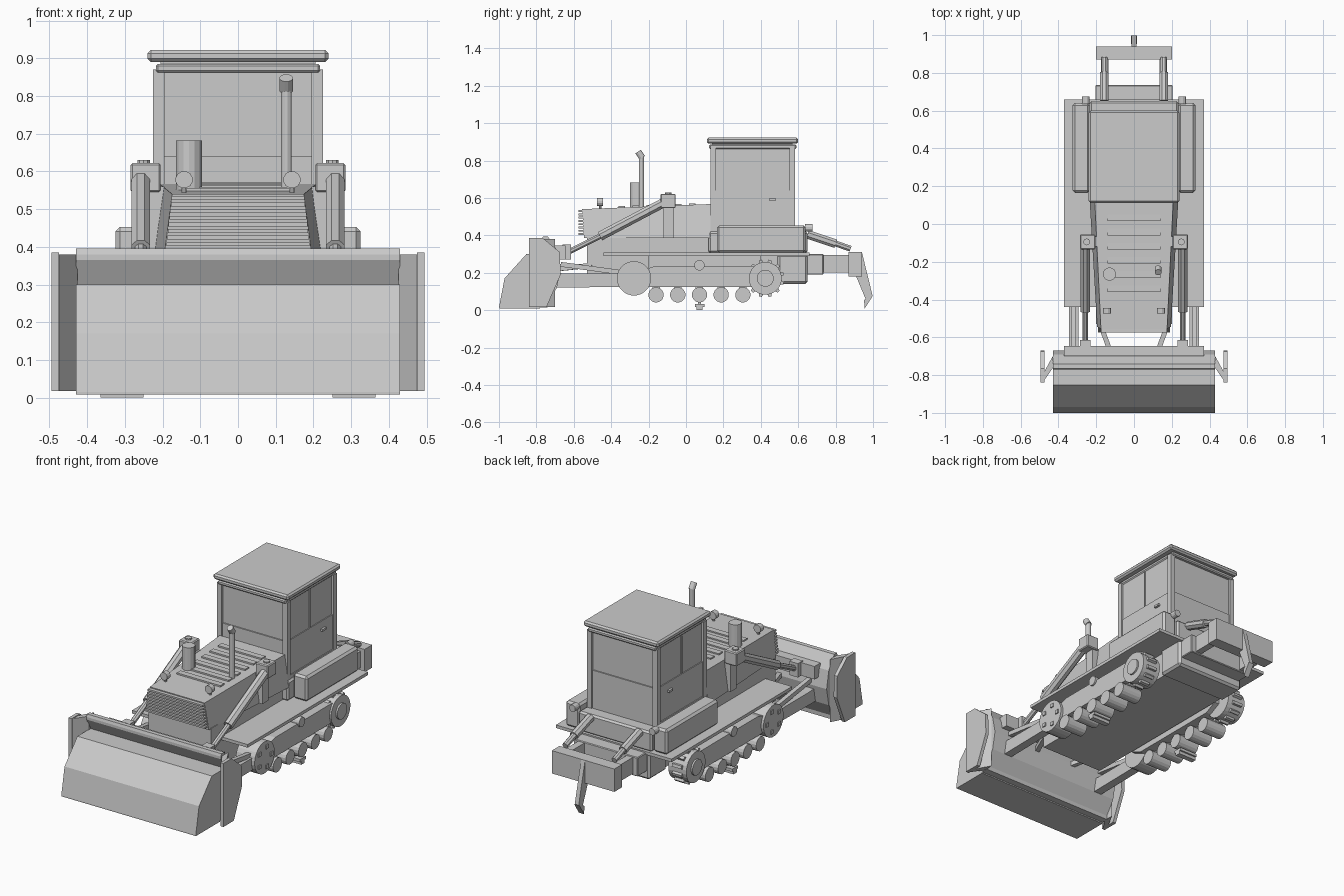
import bpy, bmesh, math
from mathutils import Vector

if "Cube" in bpy.data.objects:
    bpy.data.objects.remove(bpy.data.objects["Cube"])


def finish(name, bm, mirror=False, bevel=0.0):
    """Turn a bmesh in world coordinates into an object."""
    bmesh.ops.recalc_face_normals(bm, faces=bm.faces[:])
    me = bpy.data.meshes.new(name)
    bm.to_mesh(me)
    bm.free()
    ob = bpy.data.objects.new(name, me)
    bpy.context.collection.objects.link(ob)
    if bevel:
        m = ob.modifiers.new("bevel", 'BEVEL')
        m.width, m.segments = bevel, 1
    if mirror:
        ob.modifiers.new("mirror", 'MIRROR')
    return ob


def loft(bm, a, b):
    """Closed solid between two matching rings of points."""
    va, vb = [bm.verts.new(p) for p in a], [bm.verts.new(p) for p in b]
    n = len(va)
    for i in range(n):
        bm.faces.new((va[i], va[(i + 1) % n], vb[(i + 1) % n], vb[i]))
    bm.faces.new(va[::-1])
    bm.faces.new(vb)


def add_box(bm, x0, x1, y0, y1, z0, z1):
    r = [(x0, y0), (x1, y0), (x1, y1), (x0, y1)]
    loft(bm, [(x, y, z0) for x, y in r], [(x, y, z1) for x, y in r])


def add_rod(bm, p, q, r, n=16, r2=None):
    p, q = Vector(p), Vector(q)
    rot = (q - p).to_track_quat('Z', 'Y')
    ring = lambda c, s: [c + rot @ Vector((s * math.cos(t), s * math.sin(t), 0))
                         for t in (2 * math.pi * (i + .5) / n for i in range(n))]
    loft(bm, ring(p, r), ring(q, r2 or r))


def box(name, *d, mirror=False, bevel=0.0):
    bm = bmesh.new()
    add_box(bm, *d)
    return finish(name, bm, mirror, bevel)


def rod(name, p, q, r, n=16, mirror=False, r2=None):
    bm = bmesh.new()
    add_rod(bm, p, q, r, n, r2)
    return finish(name, bm, mirror)


def prism(name, prof, x0, x1, mirror=False, bevel=0.0):
    """Extrude a (y, z) side profile along x."""
    bm = bmesh.new()
    loft(bm, [(x0, y, z) for y, z in prof], [(x1, y, z) for y, z in prof])
    return finish(name, bm, mirror, bevel)


# Blade: curved mouldboard, load block, flared wings, end plates
prism("mouldboard", [(-.77, .38), (-.77, .365), (-.735, .30), (-.72, .2), (-.74, .1), (-.80, .02),
                     (-.75, .02), (-.69, .12), (-.67, .22), (-.69, .32), (-.74, .395), (-.765, .395)], -.43, .43)
prism("blade_load", [(-1, .015), (-.97, .17), (-.853, .30), (-.73, .30), (-.74, .015)], -.43, .43)
box("cutting_edge", -.43, .43, -.998, -.78, .008, .018)
bm = bmesh.new()
ring = [(.425, -.755), (.48, -.835), (.485, -.80), (.43, -.70)]
loft(bm, [(x, y, .018) for x, y in ring], [(x, y, .38) for x, y in ring])
finish("blade_wing", bm, True)
prism("blade_end_plate", [(-.84, .018), (-.84, .385), (-.765, .385), (-.675, .31), (-.67, .19), (-.745, .018)],
      .475, .495, True)
box("blade_back_beam", -.37, .37, -.70, -.645, .27, .345)
box("cylinder_foot", .23, .285, -.66, -.615, .27, .35, mirror=True)

# Push arms and braces
prism("push_arm", [(-.72, .12), (-.72, .2), (-.62, .195), (-.28, .195), (-.28, .125)], .295, .345, True)
rod("push_arm_brace", (.32, -.67, .245), (.32, -.3, .195), .018, 4, True)
rod("nose_strut", (.19, -.50, .24), (.12, -.69, .22), .018, 4, True)

# Chassis and fenders
box("chassis", -.2, .2, -.53, .5, .145, .39)
box("rear_housing", -.22, .22, .49, .65, .14, .30, bevel=.012)
box("fender", -.37, .37, -.44, .66, .29, .308)
box("deck", -.235, .235, .12, .65, .305, .42, bevel=.01)
box("side_tank", .235, .325, .165, .64, .308, .453, mirror=True, bevel=.012)
rod("rear_lamp", (.255, .635, .44), (.255, .675, .44), .02, 12, True)

# Tapered hood
bm = bmesh.new()
loft(bm, [(-.195, -.545, .385), (.195, -.545, .385), (.235, .13, .385), (-.235, .13, .385)],
     [(-.175, -.555, .54), (.175, -.555, .54), (.208, .13, .567), (-.208, .13, .567)])
finish("hood", bm)

# Radiator grille slats
bm = bmesh.new()
for i in range(8):
    z, w = .402 + i * .0175, .19 - i * .002
    add_box(bm, -w, w, -.575, -.54, z, z + .010)
finish("grille_slats", bm)

# Hood top ribs
bm = bmesh.new()
for i in range(6):
    y = -.36 + i * .075
    add_box(bm, -.14, .14, y, y + .035, .535, .5465 + (y + .56) * .0391 + .002)
finish("hood_ribs", bm)

# Hood fittings
rod("air_cleaner", (-.13, -.265, .54), (-.13, -.265, .682), .035, 14)
rod("exhaust_pipe", (.128, -.238, .54), (.128, -.238, .83), .015, 12)
rod("exhaust_tip", (.128, -.234, .815), (.128, -.256, .848), .018, 12)
rod("headlamp", (.143, -.475, .578), (.143, -.445, .578), .023, 12, True)
rod("headlamp_stem", (.143, -.458, .53), (.143, -.458, .57), .007, 8, True)

# Blade lift cylinders
box("lift_bracket", .205, .285, -.135, -.055, .545, .622, mirror=True, bevel=.005)
prism("lift_bracket_post", [(-.12, .385), (-.12, .56), (-.065, .56), (-.065, .385)], .195, .24, True)
rod("bracket_pin", (.25, -.095, .62), (.25, -.095, .63), .018, 10, True)
rod("lift_cylinder", (.258, -.09, .59), (.258, -.46, .395), .027, 8, True)
rod("lift_rod", (.258, -.45, .40), (.258, -.64, .305), .016, 8, True)

# Cab: recessed glazing, corner posts, lower panels, roof
box("cab_glass", -.212, .212, .143, .57, .40, .88)
bm = bmesh.new()
for x in (-.225, .195):
    for y in (.13, .553):
        add_box(bm, x, x + .03, y, y + .03, .40, .87)
finish("cab_posts", bm)
box("cab_lower_front_rear", -.217, .217, .136, .577, .40, .64)
box("cab_door_sill", -.222, .222, .15, .56, .40, .44)
box("cab_header", -.218, .218, .124, .59, .862, .885, bevel=.006)
box("roof", -.24, .24, .112, .6, .89, .922, bevel=.009)
box("roof_seal", -.205, .205, .14, .57, .88, .895)
box("door_edge", .21, .218, .345, .352, .64, .86, mirror=True)
box("door_handle", .21, .23, .445, .48, .585, .597, mirror=True)

# Track frames
prism("track_frame", [(-.28, .16), (-.2, .125), (.36, .125), (.43, .16), (.43, .2), (.36, .237),
                      (-.16, .237), (-.28, .2)], .215, .35, True)
box("track_frame_mount", .15, .26, -.2, .4, .16, .29, mirror=True)
rod("carrier_roller", (.22, .072, .24), (.36, .072, .24), .028, 16, True)

# Track rollers
bm = bmesh.new()
for i in range(5):
    y = -.16 + i * .116
    add_rod(bm, (.235, y, .082), (.365, y, .082), .041)
    add_box(bm, .27, .32, y - .02, y + .02, .10, .14)
finish("track_rollers", bm, True)

# Front idler with hub bolts
bm = bmesh.new()
add_rod(bm, (.245, -.278, .17), (.365, -.278, .17), .092, 24)
for i in range(5):
    t = math.radians(i * 72 + 0)
    y, z = -.278 + .06 * math.cos(t), .17 + .06 * math.sin(t)
    add_box(bm, .36, .371, y - .011, y + .011, z - .011, z + .011)
finish("front_idler", bm, True)

# Drive sprocket with teeth
bm = bmesh.new()
c = Vector((0, .424, .17))
add_rod(bm, c + Vector((.245, 0, 0)), c + Vector((.36, 0, 0)), .088, 24)
add_rod(bm, c + Vector((.35, 0, 0)), c + Vector((.37, 0, 0)), .045, 20)
for i in range(12):
    t = 2 * math.pi * (i + .5) / 12
    d = Vector((0, math.cos(t), math.sin(t)))
    s = Vector((0, -d.z, d.y))
    q = [c + d * r + s * k for r, k in ((.08, -.013), (.101, -.008), (.101, .008), (.08, .013))]
    loft(bm, [p + Vector((.275, 0, 0)) for p in q], [p + Vector((.335, 0, 0)) for p in q])
finish("drive_sprocket", bm, True)

# Foot pads under the track frames
box("foot_pad", .25, .365, .047, .098, .018, .034, mirror=True)
box("foot_pad_base", .25, .365, .057, .088, 0, .02, mirror=True)
box("foot_stem", .29, .32, .065, .08, .03, .13, mirror=True)

# Ripper: mount, links, beam, shank
box("ripper_mount", -.205, .205, .64, .735, .19, .30, bevel=.004)
box("ripper_lower_link", .135, .175, .72, .885, .20, .295, mirror=True)
rod("ripper_cylinder", (.157, .65, .405), (.157, .80, .355), .025, 8, True)
rod("ripper_cylinder_rod", (.157, .79, .36), (.157, .88, .328), .017, 8, True)
box("ripper_beam", -.2, .2, .87, .94, .18, .312)
prism("ripper_shank", [(.89, .31), (.94, .312), (.998, .075), (.955, .01), (.96, .06), (.91, .18)], -.0125, .0125)
prism("ripper_tooth", [(.955, .008), (.952, .055), (.998, .075)], -.017, .017)
